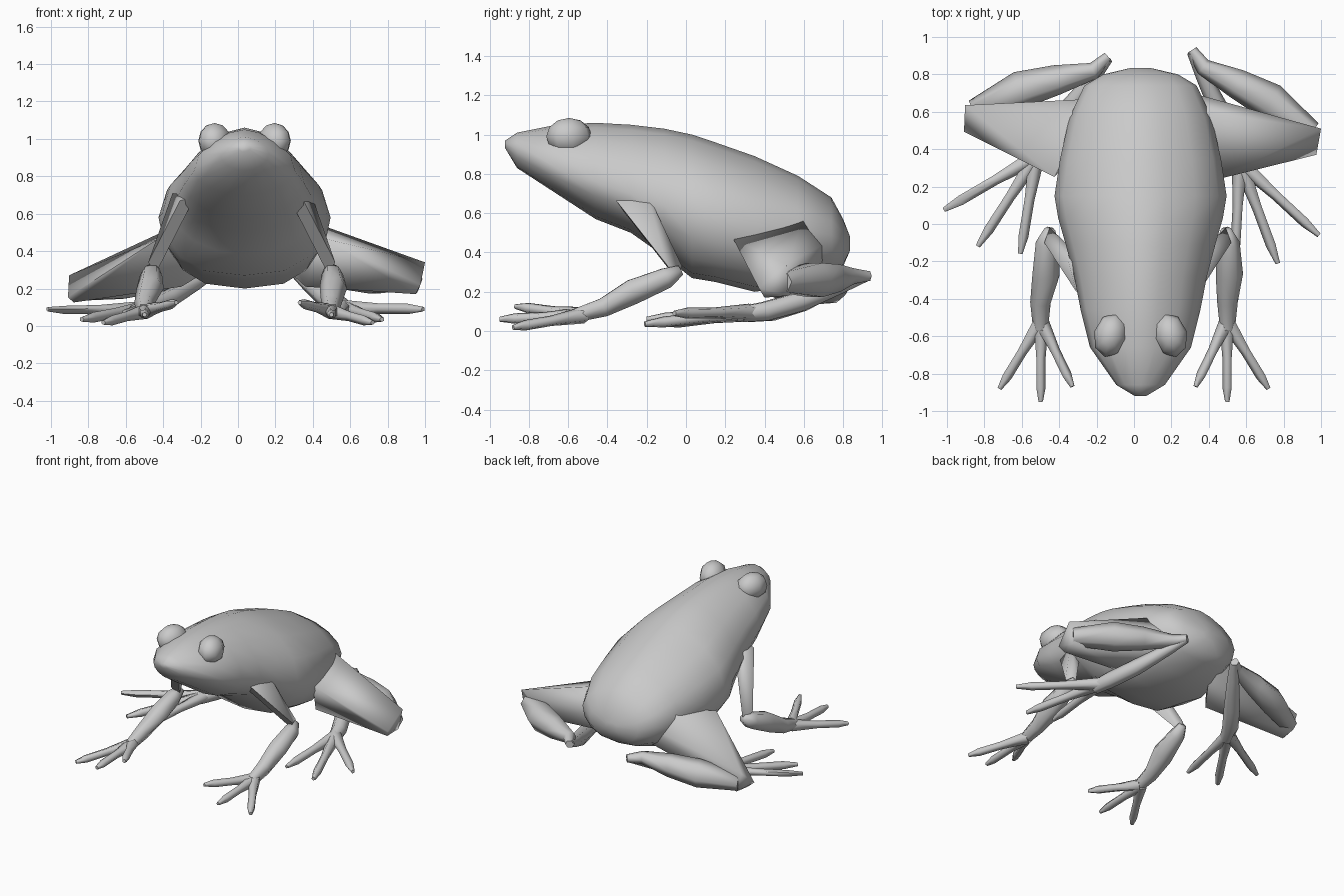
import bpy, bmesh, math
from mathutils import Vector, Matrix

cube = bpy.data.objects.get("Cube")
if cube:
    bpy.data.objects.remove(cube, do_unlink=True)

MID = 0.035  # the body's centre line
skin = bpy.data.materials.new("grey skin")
skin.use_nodes = True
skin.diffuse_color = (0.59, 0.59, 0.59, 1)
skin.node_tree.nodes["Principled BSDF"].inputs["Base Color"].default_value = (0.59, 0.59, 0.59, 1)


def finish(bm, name, angle):
    bmesh.ops.recalc_face_normals(bm, faces=bm.faces)
    mesh = bpy.data.meshes.new(name)
    bm.to_mesh(mesh)
    bm.free()
    mesh.materials.append(skin)
    obj = bpy.data.objects.new(name, mesh)
    bpy.context.collection.objects.link(obj)
    bpy.ops.object.select_all(action="DESELECT")
    obj.select_set(True)
    bpy.context.view_layer.objects.active = obj
    bpy.ops.object.shade_smooth_by_angle(angle=math.radians(angle))


def loft(bm, rings):
    loops = [[bm.verts.new(p) for p in ring] for ring in rings]
    n = len(loops[0])
    for a, b in zip(loops, loops[1:]):
        for i in range(n):
            j = (i + 1) % n
            bm.faces.new((a[i], a[j], b[j], b[i]))
    bm.faces.new(loops[0])
    bm.faces.new(loops[-1])


def hull(bm, points):
    bmesh.ops.convex_hull(bm, input=[bm.verts.new(p) for p in points])


def tube(bm, path, sides=6):
    """Tapered limb through (x, y, z, radius) points."""
    pts = [Vector(p[:3]) for p in path]
    rings = []
    for i, p in enumerate(pts):
        d = (pts[min(i + 1, len(pts) - 1)] - pts[max(i - 1, 0)]).normalized()
        u = d.cross(Vector((0, 0, 1))).normalized()
        v = u.cross(d)
        r = path[i][3]
        angles = [math.tau * k / sides for k in range(sides)]
        rings.append([p + r * (u * math.cos(a) + v * math.sin(a)) for a in angles])
    loft(bm, rings)


def toe(bm, base, tip, r):
    """Thin toe with a slightly swollen pad near its tip."""
    a, b = Vector(base), Vector(tip)
    tube(bm, [(*a.lerp(b, t), r * s) for t, s in
              ((0, 1.2), (0.45, 0.75), (0.82, 0.75), (1, 0.35))], 5)


# Body: sections of y, top, widest height, bottom, half width
sections = [(-0.92, 0.97, 0.95, 0.93, 0.03), (-0.86, 1.01, 0.92, 0.83, 0.13),
            (-0.66, 1.05, 0.83, 0.70, 0.27), (-0.46, 1.06, 0.76, 0.57, 0.32),
            (-0.28, 1.05, 0.70, 0.50, 0.355), (-0.11, 1.03, 0.64, 0.38, 0.40),
            (0.03, 1.0, 0.6, 0.27, 0.44), (0.15, 0.96, 0.58, 0.25, 0.46),
            (0.35, 0.89, 0.54, 0.20, 0.43), (0.57, 0.79, 0.52, 0.23, 0.38),
            (0.74, 0.68, 0.49, 0.29, 0.3), (0.8, 0.57, 0.46, 0.33, 0.2),
            (0.835, 0.48, 0.45, 0.41, 0.05)]
bm = bmesh.new()
rings = []
for y, top, wide, low, half in sections:
    ring = []
    for k in range(16):
        a = math.tau * k / 16
        c, s = math.cos(a), math.sin(a)
        # Ridged back, tapered chest, flat belly
        power = 1.3 if c > 0 else (0.75 if y > 0 else 1.1)
        x = math.copysign(abs(s) ** power, s) * half
        ring.append((MID + x, y, wide + c * (top - wide if c > 0 else wide - low)))
    rings.append(ring)
loft(bm, rings)
finish(bm, "body", 60)

# Bulging eyes
for name, s in (("left", 1), ("right", -1)):
    bm = bmesh.new()
    bmesh.ops.create_uvsphere(bm, u_segments=8, v_segments=6, radius=1)
    place = (Matrix.Translation((MID + s * 0.16, -0.595, 0.99))
             @ Matrix.Rotation(s * 0.25, 4, "Z") @ Matrix.Diagonal((0.09, 0.12, 0.095, 1)))
    bmesh.ops.transform(bm, matrix=place, verts=bm.verts)
    finish(bm, name + "_eye", 80)

# Front legs: flat upper arm, rounded forearm and three spread toes
upper_arm = [(0.25, -0.38, 0.69), (0.33, -0.36, 0.67), (0.37, -0.2, 0.71), (0.28, -0.2, 0.7),
             (0.47, -0.02, 0.33), (0.43, -0.12, 0.36), (0.5, -0.1, 0.34), (0.46, -0.06, 0.28)]
for name, s in (("left", 1), ("right", -1)):
    bm = bmesh.new()
    hull(bm, upper_arm)
    tube(bm, [(0.47, -0.03, 0.31, 0.03), (0.485, -0.1, 0.27, 0.06), (0.49, -0.27, 0.2, 0.073),
              (0.5, -0.42, 0.12, 0.055), (0.5, -0.56, 0.08, 0.04)])
    for tip in ((0.72, -0.88, 0.018), (0.5, -0.95, 0.06), (0.33, -0.87, 0.125)):
        toe(bm, (0.5, -0.52, 0.08), tip, 0.037)
    for v in bm.verts:
        v.co.x = s * v.co.x + (0.02 if v.co.z > 0.2 else 0)
    finish(bm, name + "_front_leg", 80)


def turn_right(v):
    """Mirror to the right side, swing backward and drop the knee."""
    x, y, z = 2 * MID - v.co.x + 0.35, v.co.y - 0.45, v.co.z
    out = max(-x, 0)
    z -= 0.12 * out * min(max((z - 0.1) / 0.1, 0), 1)
    c, s = math.cos(0.22), math.sin(0.22)
    v.co = (x * c + y * s - 0.35, y * c - x * s + 0.45, z)


# Hind legs: wedge thigh, folded shank, heel and long foot
thigh = [(0.36, 0.6, 0.57), (0.45, 0.24, 0.47), (0.36, 0.4, 0.21), (0.24, 0.7, 0.32),
         (0.24, 0.72, 0.45), (1.0, 0.51, 0.34), (0.975, 0.37, 0.22), (0.95, 0.4, 0.17),
         (0.96, 0.52, 0.18)]
for name in ("left", "right"):
    bm = bmesh.new()
    hull(bm, thigh)
    tube(bm, [(0.95, 0.49, 0.25, 0.06), (0.73, 0.655, 0.26, 0.1), (0.55, 0.75, 0.27, 0.08),
              (0.37, 0.84, 0.28, 0.045), (0.31, 0.93, 0.28, 0.028)])
    tube(bm, [(0.31, 0.92, 0.28, 0.028), (0.37, 0.79, 0.23, 0.04), (0.47, 0.58, 0.15, 0.055),
              (0.55, 0.4, 0.1, 0.055), (0.58, 0.28, 0.085, 0.045)])
    for tip in ((0.99, -0.06, 0.09), (0.77, -0.21, 0.035), (0.54, -0.2, 0.06)):
        toe(bm, (0.57, 0.33, 0.095), tip, 0.039)
    if name == "right":
        for v in bm.verts:
            turn_right(v)
    finish(bm, name + "_hind_leg", 80)
